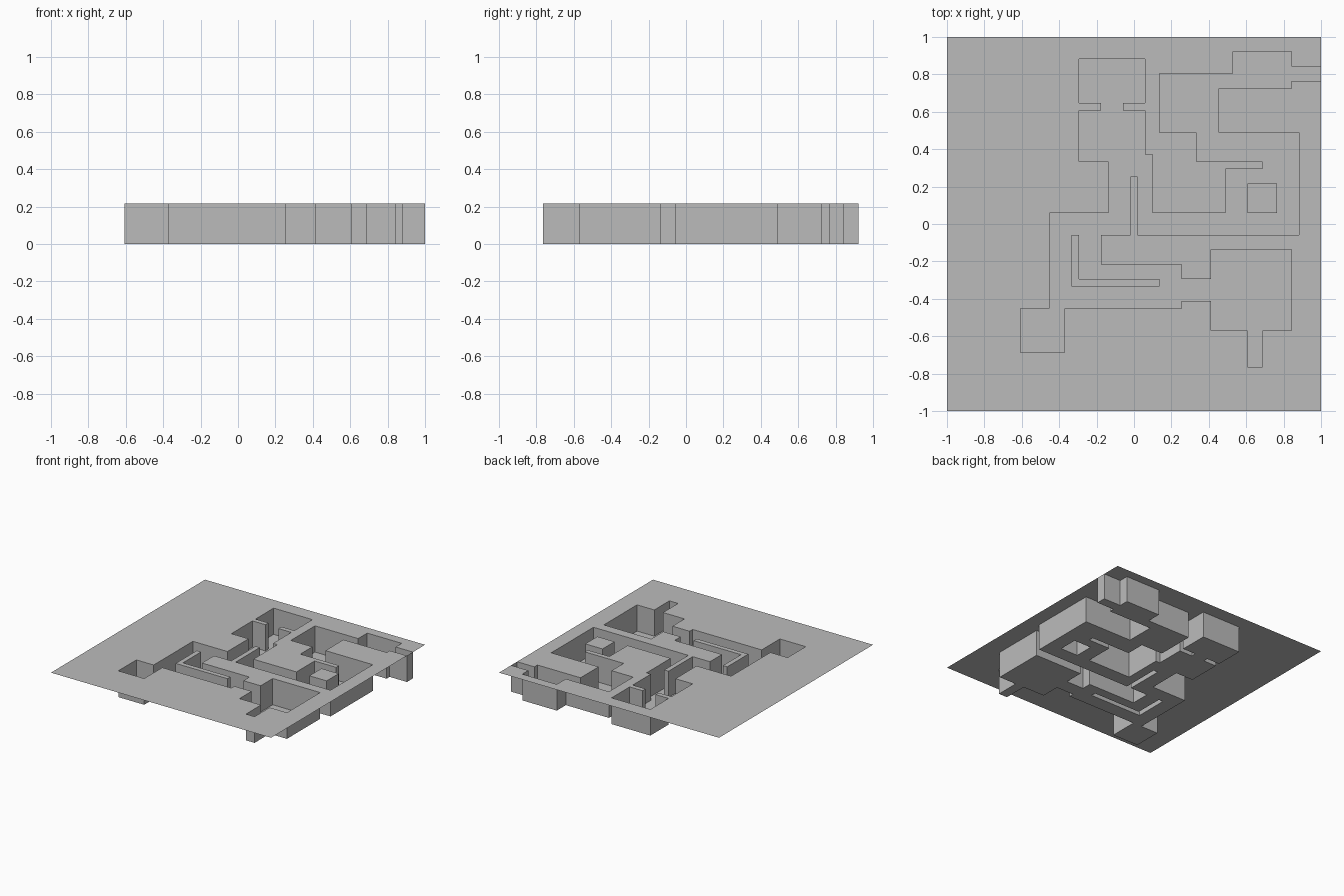
import bpy, bmesh

if "Cube" in bpy.data.objects:
    bpy.data.objects.remove(bpy.data.objects["Cube"])

U = 1 / 51            # half a map square
H = 11 * U            # depth of the sunken rooms

# Right-angled outlines as alternating x, y, x, y ... turns (in units of U)
ROOMS = [3, 33, -3, 31, 3, 19, 5, 3, 25, 15, 35, 17, 17, 25, 7, 41, 27, 47,
         43, 43, 51, 39, 43, 37, 23, 25, 45, -3, 1, 13, -1, -3, -9, -11,
         13, -15, 21, -7, 43, -29, 35, -39, 31, -29, 21, -21, 13, -23,
         -19, -35, -31, -23, -23, 3, -7, 17, -15, 31, -9, 33, -15, 45]
L_PARTITION = [-15, -15, 7, -17, -17, -3]
PILLAR = [31, 3, 39, 11]


def corners(turns):
    pts = []
    for i in range(0, len(turns), 2):
        pts += [(turns[i], turns[i - 1]), (turns[i], turns[i + 1])]
    return pts


LOOPS = [corners(t) for t in (ROOMS, L_PARTITION, PILLAR)]
EDGES = [(p, lp[(i + 1) % len(lp)]) for lp in LOOPS for i, p in enumerate(lp)]


def is_room(x, y):
    """Even-odd test: count upright outline edges to the right."""
    hits = sum(a[0] == b[0] and a[0] > x and min(a[1], b[1]) < y < max(a[1], b[1])
               for a, b in EDGES)
    return hits % 2 == 1


stone = bpy.data.materials.new("plain grey")
stone.diffuse_color = (0.5, 0.5, 0.5, 1)
stone.use_nodes = True
stone.node_tree.nodes["Principled BSDF"].inputs["Base Color"].default_value = stone.diffuse_color


def make(name, quads):
    bm = bmesh.new()
    for q in quads:
        bm.faces.new([bm.verts.new((x * U, y * U, z)) for x, y, z in q])
    bmesh.ops.remove_doubles(bm, verts=bm.verts, dist=1e-5)
    me = bpy.data.meshes.new(name)
    bm.to_mesh(me)
    bm.free()
    me.materials.append(stone)
    bpy.context.collection.objects.link(bpy.data.objects.new(name, me))


# Ground sheet and room floors: split the square along every outline coordinate
xs = sorted({p[0] for lp in LOOPS for p in lp} | {-51, 51})
ys = sorted({p[1] for lp in LOOPS for p in lp} | {-51, 51})
ground, floor = [], []
for x0, x1 in zip(xs, xs[1:]):
    for y0, y1 in zip(ys, ys[1:]):
        inside = is_room((x0 + x1) / 2, (y0 + y1) / 2)
        z = 0 if inside else H
        (floor if inside else ground).append(
            [(x0, y0, z), (x1, y0, z), (x1, y1, z), (x0, y1, z)])
make("ground_sheet", ground)
make("room_floor", floor)

# Upright walls along the outlines, facing into the rooms
walls = []
for a, b in EDGES:
    dx = (b[0] > a[0]) - (b[0] < a[0])
    dy = (b[1] > a[1]) - (b[1] < a[1])
    mx, my = (a[0] + b[0]) / 2 + 0.013, (a[1] + b[1]) / 2 + 0.013
    if not is_room(mx - dy * 0.5, my + dx * 0.5):
        a, b = b, a
    walls.append([(*a, 0), (*b, 0), (*b, H), (*a, H)][::1])
# left of each edge is the room, so reverse to turn the normal that way
make("room_walls", [w[::-1] for w in walls])
